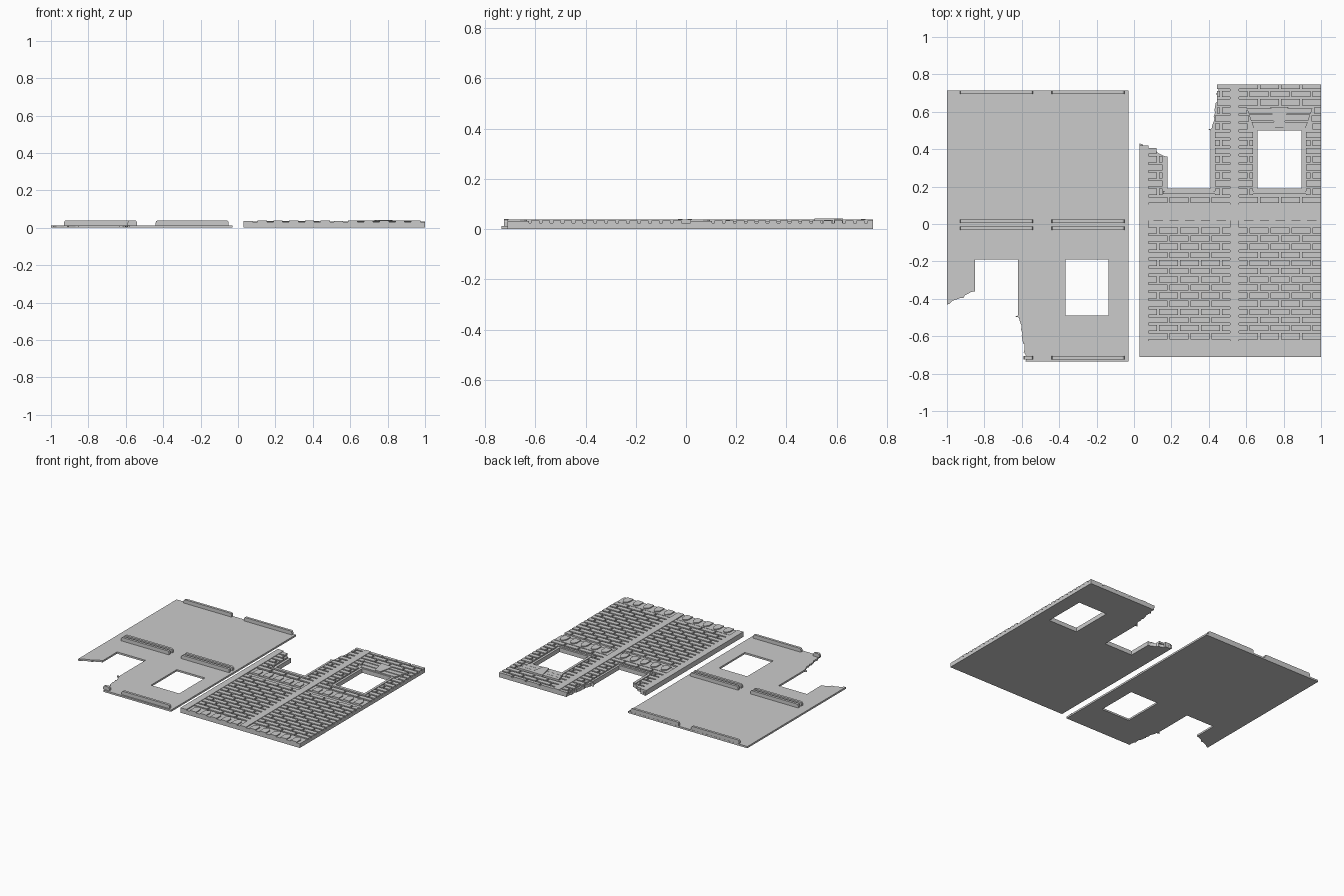
import bpy, bmesh, math, random

if "Cube" in bpy.data.objects:
    bpy.data.objects.remove(bpy.data.objects["Cube"])

random.seed(4)
stone = bpy.data.materials.new("stone_grey")
stone.diffuse_color = (0.6, 0.6, 0.6, 1)
stone.use_nodes = True
stone.node_tree.nodes["Principled BSDF"].inputs["Base Color"].default_value = stone.diffuse_color


def finish(name, bm):
    bmesh.ops.recalc_face_normals(bm, faces=bm.faces)
    mesh = bpy.data.meshes.new(name)
    bm.to_mesh(mesh)
    bm.free()
    mesh.materials.append(stone)
    ob = bpy.data.objects.new(name, mesh)
    bpy.context.collection.objects.link(ob)
    return ob


def prism(bm, pts, z0, z1):
    """Extrude a plan outline from z0 to z1."""
    low = [bm.verts.new((x, y, z0)) for x, y in pts]
    top = [bm.verts.new((x, y, z1)) for x, y in pts]
    bm.faces.new(low[::-1])
    bm.faces.new(top)
    n = len(pts)
    for i in range(n):
        j = (i + 1) % n
        bm.faces.new((low[i], low[j], top[j], top[i]))


def box(bm, x0, x1, y0, y1, z0, z1):
    prism(bm, [(x0, y0), (x1, y0), (x1, y1), (x0, y1)], z0, z1)


def jag(a, b, n, amount):
    """Broken edge from a to b, with small random offsets."""
    pts = [a]
    for i in range(1, n):
        t = i / n
        pts.append((a[0] + (b[0] - a[0]) * t + random.uniform(-amount, amount),
                    a[1] + (b[1] - a[1]) * t + random.uniform(-amount, amount)))
    return pts + [b]


def plate(name, outline, hole, z1):
    """Flat slab with one rectangular window cut through it."""
    bm = bmesh.new()
    prism(bm, outline, 0, z1)
    slab = finish(name, bm)
    bm = bmesh.new()
    box(bm, *hole, -0.1, 0.1)
    cutter = finish(name + "_cutter", bm)
    mod = slab.modifiers.new("window", "BOOLEAN")
    mod.object = cutter
    mod.solver = "EXACT"
    cutter.hide_render = True
    cutter.hide_viewport = True


# broken edges of the wall; the inner panel is the same wall turned over
left_break = jag((0.18, 0.36), (0.03, 0.43), 9, 0.006)
right_break = jag((0.45, 0.745), (0.415, 0.51), 14, 0.009)

# outer wall slab
plate("outer_wall",
      [(0.03, -0.71), (1, -0.71), (1, 0.745)] + right_break
      + [(0.395, 0.505), (0.41, 0.50), (0.41, 0.19), (0.18, 0.19)] + left_break,
      (0.66, 0.895, 0.19, 0.50), 0.024)

# inner wall slab
plate("inner_wall",
      [(-0.03, 0.715), (-1, 0.715)]
      + [(x - 1.03, -y) for x, y in left_break[::-1]]
      + [(-0.85, -0.19), (-0.62, -0.19), (-0.62, -0.49), (-0.637, -0.495)]
      + [(x - 1.03, -y + 0.01) for x, y in right_break[::-1]]
      + [(-0.58, -0.735), (-0.03, -0.735)],
      (-0.365, -0.135, -0.49, -0.19), 0.013)


# locating rails on the inner wall, with rounded upper ends and side pegs
def rail(bm, x0, x1, y):
    h, c, z0, z1 = 0.009, 0.012, 0.013, 0.040
    side = [(x0, z0), (x1, z0), (x1, z1 - c), (x1 - c * 0.3, z1 - c * 0.3), (x1 - c, z1),
            (x0 + c, z1), (x0 + c * 0.3, z1 - c * 0.3), (x0, z1 - c)]
    a = [bm.verts.new((x, y - h, z)) for x, z in side]
    b = [bm.verts.new((x, y + h, z)) for x, z in side]
    bm.faces.new(a)
    bm.faces.new(b[::-1])
    for i in range(8):
        j = (i + 1) % 8
        bm.faces.new((a[i], b[i], b[j], a[j]))


bm = bmesh.new()
for y in (0.705, 0.015, -0.022, -0.715):
    rail(bm, -0.44, -0.05, y)
    rail(bm, -0.59 if y < -0.5 else -0.93, -0.54, y)
finish("locating_rails", bm)

# plain pilasters
bm = bmesh.new()
box(bm, 0.03, 0.078, -0.71, 0.42, 0, 0.037)
box(bm, 0.512, 0.562, -0.71, 0.745, 0, 0.037)
finish("pilasters", bm)

# bands with a row of pointed arches
bm = bmesh.new()
for y in (-0.71, 0.018):
    for x0, x1 in ((0.078, 0.512), (0.562, 1.0)):
        box(bm, x0, x1, y, y + 0.085, 0.01, 0.031)
        for i in range(5):
            cx = x0 + 0.052 + i * 0.084
            prism(bm, [(cx - 0.025, y), (cx + 0.025, y), (cx + 0.025, y + 0.05),
                       (cx + 0.014, y + 0.066), (cx, y + 0.077),
                       (cx - 0.014, y + 0.066), (cx - 0.025, y + 0.05)], 0.02, 0.038)
finish("arch_bands", bm)


# brick courses, trimmed around the openings and broken edges
def spans(y):
    if y < 0:
        return [(0.078, 0.512), (0.562, 1)]
    out = []
    if y < 0.155:
        return [(0.078, 0.512), (0.562, 1)]
    if y < 0.42:
        out.append((0.078, 0.152 if y < 0.38 else 0.12))
    out.append((0.432 if y < 0.6 else 0.445, 0.512))
    if y < 0.50:
        out += [(0.562, 0.635), (0.92, 1)]
    elif y < 0.615:
        s = (y - 0.50) * 0.3
        out += [(0.562, 0.635 - s), (0.93 + s, 1)]
    else:
        out.append((0.562, 1))
    return out


bm = bmesh.new()
pitch, brick, gap = 0.0435, 0.112, 0.011
for start, count in ((-0.622, 14), (0.107, 15)):
    for row in range(count):
        y0 = start + row * pitch + gap / 2
        y1 = min(y0 + pitch - gap, 0.745)
        for a, b in spans((y0 + y1) / 2):
            x = (0.078 if a < 0.5 else 0.562) - (brick / 2 if row % 2 else 0)
            while x < b:
                l, r = max(a, x), min(b, x + brick - gap)
                if r - l > 0.012:
                    box(bm, l, r, y0, y1, 0.02, 0.034)
                x += brick
finish("brick_courses", bm)

# window surrounds, sills and splayed lintel with keystone
bm = bmesh.new()
box(bm, 0.155, 0.435, 0.160, 0.176, 0.01, 0.035)
box(bm, 0.165, 0.425, 0.176, 0.190, 0.01, 0.031)
box(bm, 0.160, 0.180, 0.190, 0.36, 0.01, 0.031)
box(bm, 0.410, 0.426, 0.190, 0.50, 0.01, 0.031)
box(bm, 0.630, 0.925, 0.160, 0.176, 0.01, 0.035)
box(bm, 0.642, 0.913, 0.176, 0.190, 0.01, 0.031)
box(bm, 0.642, 0.660, 0.190, 0.50, 0.01, 0.031)
box(bm, 0.895, 0.913, 0.190, 0.50, 0.01, 0.031)
box(bm, 0.642, 0.913, 0.500, 0.512, 0.01, 0.031)
finish("window_surrounds", bm)

bm = bmesh.new()
for y0, y1, z in ((0.512, 0.545, 0.034), (0.55, 0.585, 0.036), (0.59, 0.618, 0.038)):
    s0, s1 = (y0 - 0.512) * 0.35, (y1 - 0.512) * 0.35
    prism(bm, [(0.64 - s0, y0), (0.917 + s0, y0), (0.917 + s1, y1), (0.64 - s1, y1)], 0.01, z)
prism(bm, [(0.755, 0.512), (0.80, 0.512), (0.825, 0.625), (0.73, 0.625)], 0.01, 0.041)
finish("lintel", bm)
